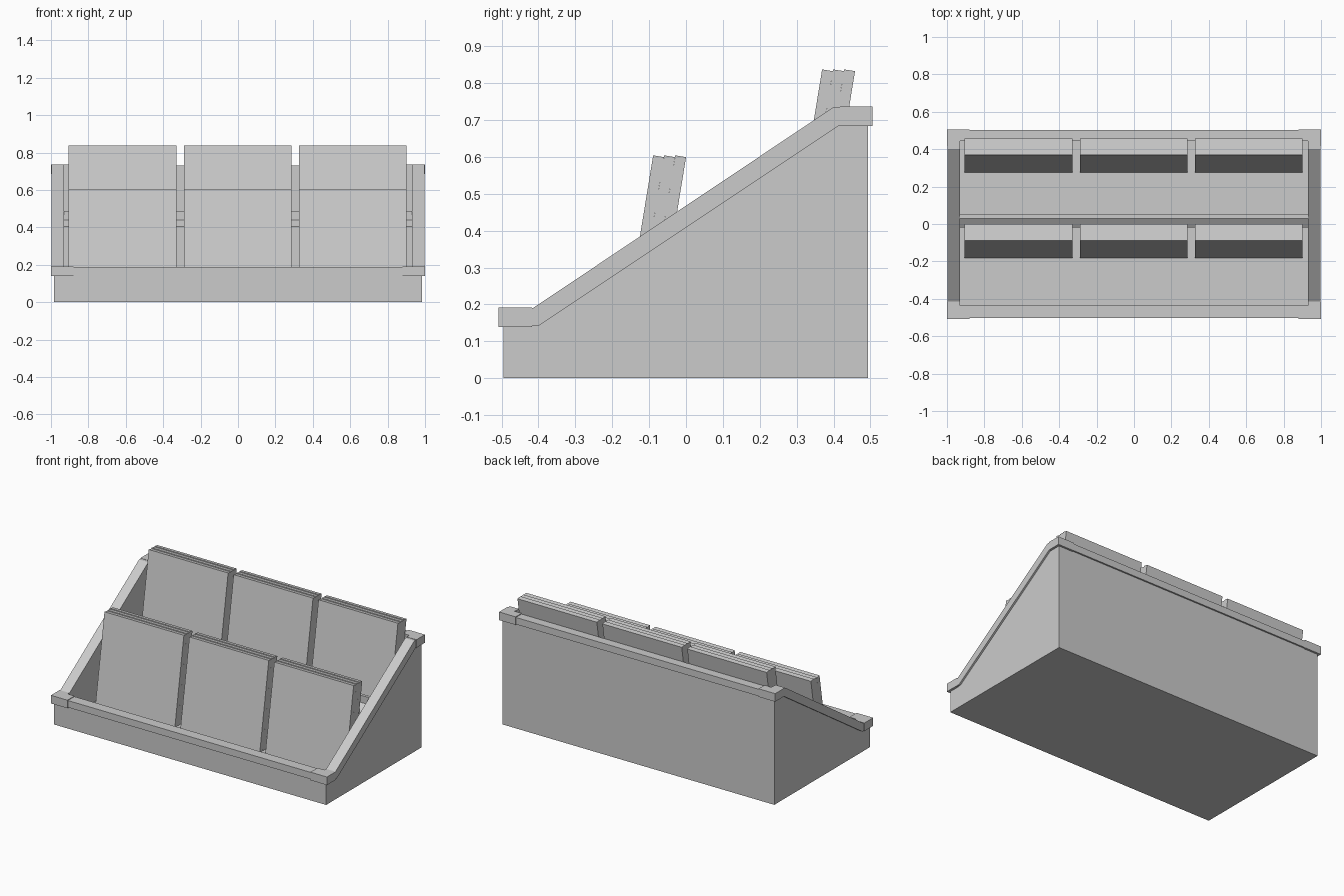
import bpy, bmesh, math
from mathutils import Vector

cube = bpy.data.objects.get("Cube")
if cube:
    bpy.data.objects.remove(cube, do_unlink=True)

grey = bpy.data.materials.new("plain grey")
grey.use_nodes = True
colour = (0.6, 0.6, 0.6, 1)
grey.diffuse_color = colour
grey.node_tree.nodes["Principled BSDF"].inputs["Base Color"].default_value = colour


def prism(name, points, offset):
    """Extrude a closed outline of 3D points along an offset."""
    bm = bmesh.new()
    face = bm.faces.new([bm.verts.new(p) for p in points])
    result = bmesh.ops.extrude_face_region(bm, geom=[face])
    moved = [v for v in result["geom"] if isinstance(v, bmesh.types.BMVert)]
    bmesh.ops.translate(bm, verts=moved, vec=Vector(offset))
    bmesh.ops.recalc_face_normals(bm, faces=bm.faces[:])
    mesh = bpy.data.meshes.new(name)
    bm.to_mesh(mesh)
    bm.free()
    mesh.materials.append(grey)
    obj = bpy.data.objects.new(name, mesh)
    bpy.context.collection.objects.link(obj)
    return obj


def side_prism(name, profile, x0, x1):
    return prism(name, [(x0, y, z) for y, z in profile], (x1 - x0, 0, 0))


def box(name, x, y, z):
    profile = [(y[0], z[0]), (y[1], z[0]), (y[1], z[1]), (y[0], z[1])]
    return side_prism(name, profile, *x)


# Wedge-shaped case, hollowed into two stepped trays
body = side_prism("case", [(-0.495, 0), (0.493, 0), (0.493, 0.69), (0.41, 0.69),
                           (-0.4, 0.15), (-0.495, 0.15)], -0.985, 0.985)
trays = side_prism("tray_cutter", [
    (-0.435, 0.035), (-0.02, 0.035), (-0.02, 0.43), (0, 0.447), (0.03, 0.485),
    (0.05, 0.485), (0.05, 0.265), (0.445, 0.265), (0.445, 1), (-0.435, 1)], -0.93, 0.93)
trays.hide_render = True
cut = body.modifiers.new("trays", "BOOLEAN")
cut.object = trays
cut.solver = "EXACT"
bpy.context.view_layer.objects.active = body
bpy.ops.object.modifier_apply(modifier=cut.name)
bpy.data.objects.remove(trays, do_unlink=True)

# Top of the middle divider
box("divider_cap", (-0.93, 0.93), (0.03, 0.05), (0.44, 0.487))

# Front and back rims between the corner blocks
box("front_rim", (-0.88, 0.88), (-0.503, -0.435), (0.143, 0.188))
box("back_rim", (-0.88, 0.88), (0.445, 0.503), (0.687, 0.732))

# Sloping side rails and L-shaped corner blocks
rail = [(-0.42, 0.142), (-0.4, 0.142), (0.415, 0.685), (0.425, 0.685),
        (0.425, 0.735), (0.4, 0.735), (-0.415, 0.19), (-0.42, 0.19)]
for side, s in (("right", -1), ("left", 1)):
    side_prism(side + "_rail", rail, s * 0.93, s * 0.997)
    for end, outer, inner, tip, z in (("front", -0.508, -0.435, -0.418, 0.139),
                                      ("back", 0.506, 0.445, 0.418, 0.684)):
        outline = [(0.88, outer), (1, outer), (1, tip), (0.93, tip),
                   (0.93, inner), (0.88, inner)]
        prism(f"{end}_{side}_corner", [(s * x, y, z) for x, y in outline], (0, 0, 0.053))

# Leaning square sleeves: two rows, three stacks, three sleeves in each stack
size, gap, thick, tilt = 0.575, 0.04, 0.03, math.radians(9.3)
down = Vector((0, -math.sin(tilt), -math.cos(tilt))) * size
back = Vector((0, math.cos(tilt), -math.sin(tilt))) * thick * 0.985
for row, y, z in (("front", -0.089, 0.604), ("back", 0.369, 0.837)):
    for stack in range(3):
        x = -0.905 + stack * (size + gap)
        for layer in range(3):
            top = Vector((x, y + layer * thick, z))
            prism(f"{row}_sleeve_{stack + 1}_{layer + 1}",
                  [top, top + down, top + down + back, top + back], (size, 0, 0))
